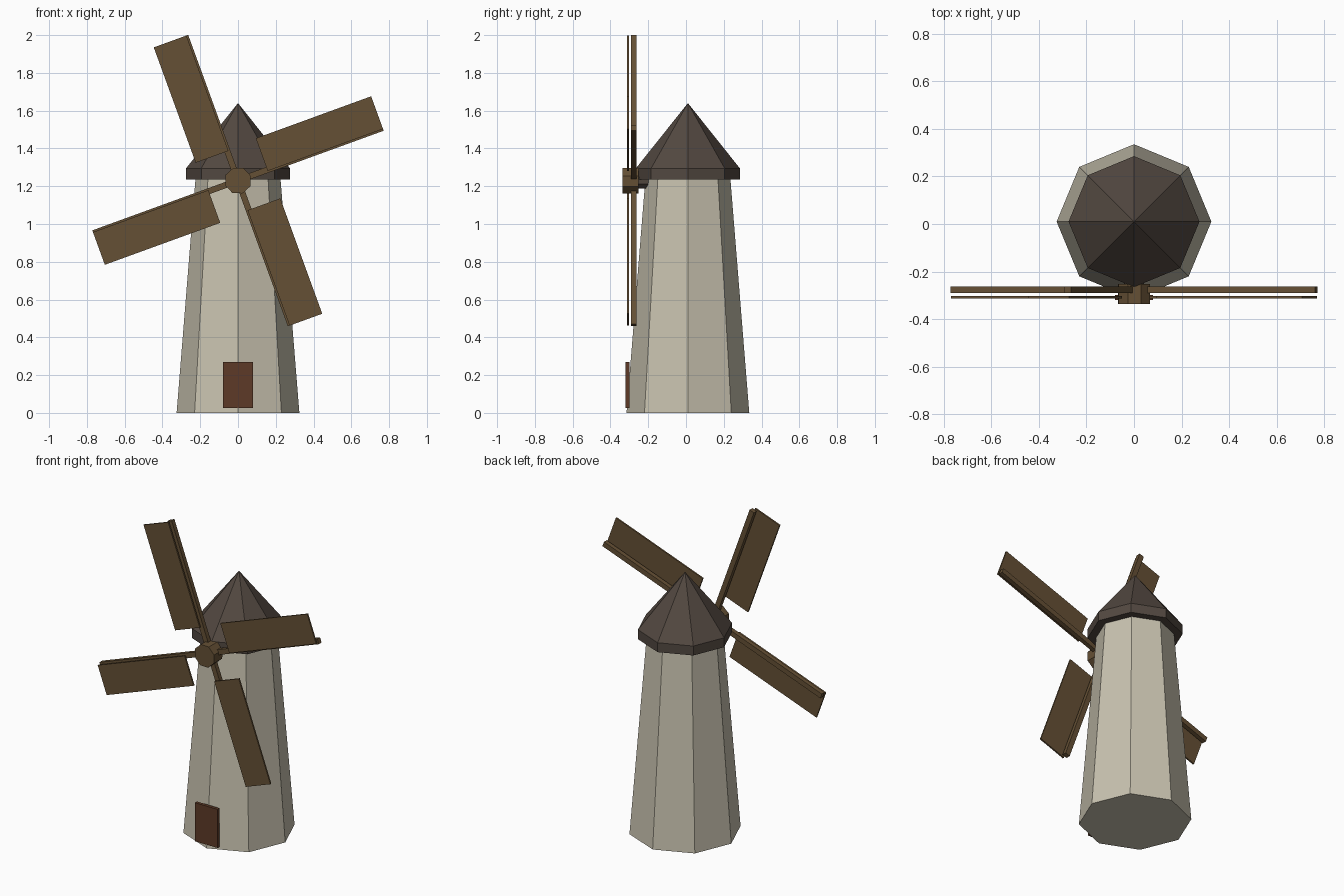
import bpy
from math import radians, pi
from mathutils import Matrix, Vector

if "Cube" in bpy.data.objects:
    bpy.data.objects.remove(bpy.data.objects["Cube"])

HUB_Z = 1.23   # height of the sail axis
CY = 0.01      # tower centre in y
TILT = 20      # sail rotation in degrees


def material(name, color):
    m = bpy.data.materials.new(name)
    m.diffuse_color = (*color, 1)
    m.use_nodes = True
    m.node_tree.nodes["Principled BSDF"].inputs["Base Color"].default_value = m.diffuse_color
    return m


STONE = material("stone", (0.58, 0.54, 0.43))
ROOF = material("roof_shingle", (0.085, 0.065, 0.052))
WOOD = material("wood", (0.13, 0.08, 0.035))
DOOR = material("door_wood", (0.11, 0.042, 0.02))


def finish(name, mat):
    ob = bpy.context.object
    ob.name = name
    ob.data.materials.append(mat)
    return ob


def frustum(name, r1, r2, z0, z1, mat):
    bpy.ops.mesh.primitive_cone_add(vertices=8, radius1=r1, radius2=r2, depth=z1 - z0,
                                    location=(0, CY, (z0 + z1) / 2))
    return finish(name, mat)


def axle(name, r, y0, y1, mat):
    bpy.ops.mesh.primitive_cylinder_add(vertices=8, radius=r, depth=y1 - y0)
    ob = finish(name, mat)
    ob.data.transform(Matrix.Rotation(-radians(TILT), 4, 'Y')
                      @ Matrix.Rotation(pi / 2, 4, 'X') @ Matrix.Rotation(pi / 2, 4, 'Z'))
    ob.location = (0, (y0 + y1) / 2, HUB_Z)
    return ob


def box(name, lo, hi, mat):
    lo, hi = Vector(lo), Vector(hi)
    bpy.ops.mesh.primitive_cube_add(size=1)
    ob = finish(name, mat)
    ob.data.transform(Matrix.Translation((lo + hi) / 2) @ Matrix.Diagonal((*(hi - lo), 1)))
    return ob


# Tower, roof rim and pointed roof
frustum("tower", 0.325, 0.225, 0, 1.24, STONE)
frustum("roof_rim", 0.275, 0.275, 1.235, 1.295, ROOF)
frustum("roof", 0.275, 0, 1.295, 1.64, ROOF)

# Door slab
box("door", (-0.08, -0.319, 0.025), (0.08, -0.299, 0.27), DOOR)

# Shaft and hub
axle("shaft", 0.045, -0.26, -0.05, ROOF)
axle("hub", 0.072, -0.337, -0.252, WOOD)

# Four sails: a bar with a thin board in front, built along +x then turned
for i in range(4):
    turn = Matrix.Translation((0, 0, HUB_Z)) @ Matrix.Rotation(-radians(TILT + 90 * i), 4, 'Y')
    bar = box(f"sail_bar_{i + 1}", (0, -0.29, -0.016), (0.815, -0.262, 0.016), WOOD)
    board = box(f"sail_board_{i + 1}", (0.165, -0.312, -0.006), (0.815, -0.302, 0.178), WOOD)
    for part in (bar, board):
        part.matrix_world = turn
